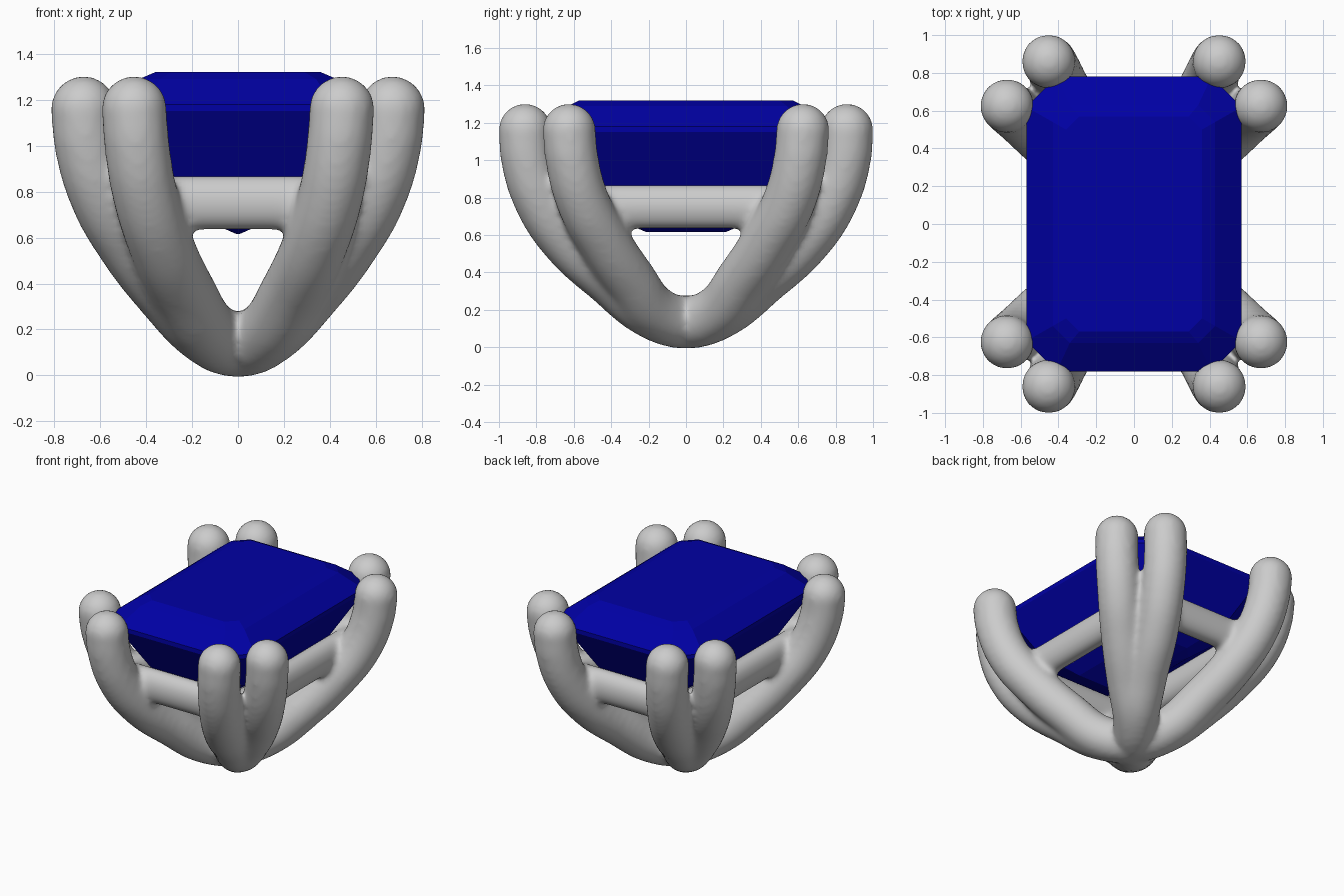
import bpy, bmesh

if "Cube" in bpy.data.objects:
    bpy.data.objects.remove(bpy.data.objects["Cube"])

R = 0.143


def tube(points, radius, cyclic=False):
    """Round tube along a smooth path (straight path when cyclic)."""
    cu = bpy.data.curves.new("path", 'CURVE')
    cu.dimensions = '3D'
    cu.bevel_depth = radius
    cu.bevel_resolution = 6
    cu.resolution_u = 10
    cu.use_fill_caps = True
    if cyclic:
        sp = cu.splines.new('POLY')
        sp.points.add(len(points) - 1)
        for p, co in zip(sp.points, points):
            p.co = (*co, 1)
        sp.use_cyclic_u = True
    else:
        sp = cu.splines.new('BEZIER')
        sp.bezier_points.add(len(points) - 1)
        for p, co in zip(sp.bezier_points, points):
            p.co = co
            p.handle_left_type = p.handle_right_type = 'AUTO'
    ob = bpy.data.objects.new("tube", cu)
    bpy.context.collection.objects.link(ob)
    return ob


def select(objs):
    bpy.ops.object.select_all(action='DESELECT')
    for o in objs:
        o.select_set(True)
    bpy.context.view_layer.objects.active = objs[0]


# Prong paths from the base outwards: one of each corner pair
end_prong = [(0.13, 0.19, 0.19), (0.24, 0.41, 0.365), (0.335, 0.635, 0.57),
             (0.405, 0.78, 0.79), (0.442, 0.85, 1.02), (0.452, 0.86, 1.16)]
side_prong = [(0.14, 0.17, 0.19), (0.31, 0.305, 0.365), (0.47, 0.44, 0.57),
              (0.595, 0.555, 0.79), (0.66, 0.612, 1.02), (0.672, 0.625, 1.16)]

# Each strand runs from one corner through the base to the opposite corner
parts = []
for path in (end_prong, side_prong):
    for s in (1, -1):
        right = [(x, y * s, z) for x, y, z in path]
        left = [(-x, -y, z) for x, y, z in reversed(right)]
        parts.append(tube(left + [(0, 0, 0.135)] + right, R))

# Rectangular support rail under the stone
parts.append(tube([(0.44, 0.65, 0.75), (-0.44, 0.65, 0.75),
                   (-0.44, -0.65, 0.75), (0.44, -0.65, 0.75)], 0.12, True))
select(parts)
bpy.ops.object.convert(target='MESH')
parts = list(bpy.context.selected_objects)

# Rounded prong tips
for path in (end_prong, side_prong):
    x, y, z = path[-1]
    for sx in (1, -1):
        for sy in (1, -1):
            bpy.ops.mesh.primitive_uv_sphere_add(segments=32, ring_count=20, radius=R,
                                                 location=(x * sx, y * sy, z))
            parts.append(bpy.context.object)

# Fuse everything into one cast setting with soft joints
select(parts)
bpy.ops.object.join()
setting = bpy.context.object
setting.name = "prong_setting"
bpy.ops.object.transform_apply(location=True, rotation=True, scale=True)
rm = setting.modifiers.new("fuse", 'REMESH')
rm.mode = 'VOXEL'
rm.voxel_size = 0.018
rm.use_smooth_shade = True
sm = setting.modifiers.new("soften", 'SMOOTH')
sm.factor = 0.5
sm.iterations = 14

# Emerald-cut stone: stacked octagons (half x, half y, corner cut, z)
levels = [(0.36, 0.57, 0.07, 1.32), (0.43, 0.63, 0.09, 1.29),
          (0.57, 0.78, 0.16, 1.18), (0.57, 0.78, 0.16, 1.15),
          (0.40, 0.61, 0.13, 0.85), (0.20, 0.41, 0.09, 0.70),
          (0.006, 0.21, 0.003, 0.615)]
bm = bmesh.new()
rings = []
for a, b, c, z in levels:
    rings.append([bm.verts.new((x, y, z)) for x, y in (
        (a, b - c), (a - c, b), (c - a, b), (-a, b - c),
        (-a, c - b), (c - a, -b), (a - c, -b), (a, c - b))])
for r0, r1 in zip(rings, rings[1:]):
    for i in range(8):
        j = (i + 1) % 8
        bm.faces.new((r0[i], r1[i], r1[j], r0[j]))
bm.faces.new(rings[0])
bm.faces.new(rings[-1][::-1])
bmesh.ops.recalc_face_normals(bm, faces=bm.faces)
me = bpy.data.meshes.new("gemstone")
bm.to_mesh(me)
bm.free()
mat = bpy.data.materials.new("blue_stone")
mat.diffuse_color = (0.0, 0.0, 0.37, 1)
mat.use_nodes = True
mat.node_tree.nodes["Principled BSDF"].inputs["Base Color"].default_value = mat.diffuse_color
me.materials.append(mat)
gem = bpy.data.objects.new("gemstone", me)
bpy.context.collection.objects.link(gem)
